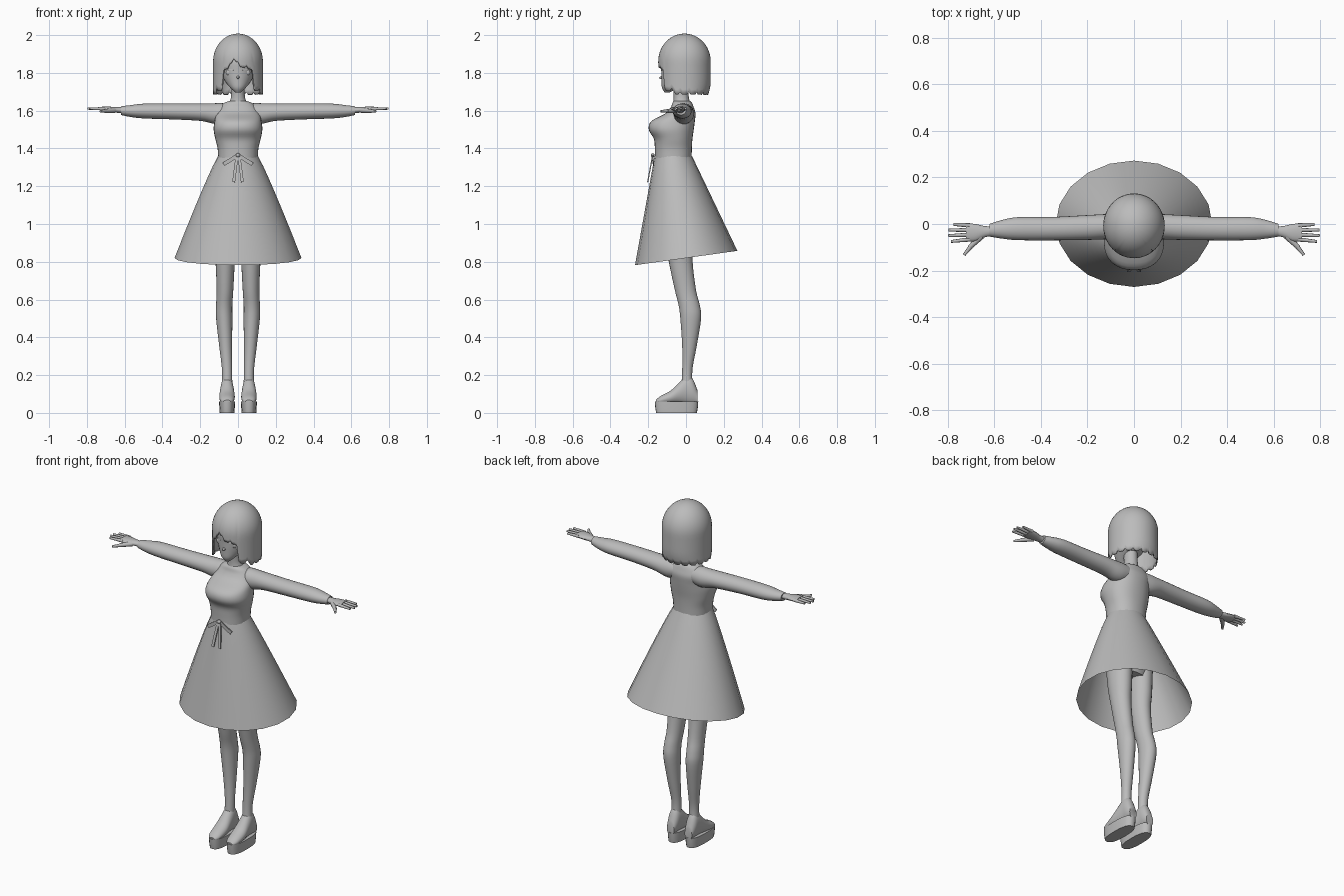
import bpy, bmesh, math
from mathutils import Vector, Matrix

if "Cube" in bpy.data.objects:
    bpy.data.objects.remove(bpy.data.objects["Cube"], do_unlink=True)

grey = bpy.data.materials.new("plain_grey")
grey.use_nodes = True
COLOUR = (0.5, 0.5, 0.5, 1)
grey.diffuse_color = COLOUR
grey.node_tree.nodes["Principled BSDF"].inputs["Base Color"].default_value = COLOUR
parts = []


def finish(name, bm, mirror=False):
    """Turn a bmesh into a named object, optionally mirrored across x."""
    bmesh.ops.recalc_face_normals(bm, faces=bm.faces)
    mesh = bpy.data.meshes.new(name)
    bm.to_mesh(mesh)
    bm.free()
    mesh.materials.append(grey)
    obj = bpy.data.objects.new(name, mesh)
    bpy.context.collection.objects.link(obj)
    if mirror:
        obj.modifiers.new("both_sides", "MIRROR").use_mirror_merge = False
    parts.append(obj)
    return obj


def skin(bm, rows, closed_ends):
    """Bridge rows of points into a tube."""
    verts = [[bm.verts.new(p) for p in row] for row in rows]
    count = len(verts[0])
    for low, high in zip(verts, verts[1:]):
        for i in range(count):
            j = (i + 1) % count
            bm.faces.new((low[i], low[j], high[j], high[i]))
    if closed_ends:
        bm.faces.new(verts[0])
        bm.faces.new(verts[-1])


def smooth_rings(rings, steps=4):
    """Catmull-Rom interpolation between the given rings."""
    rings = [Vector(r) for r in rings]
    padded = [rings[0]] + rings + [rings[-1]]
    result = []
    for a, b, c, d in zip(padded, padded[1:], padded[2:], padded[3:]):
        for k in range(steps):
            t = k / steps
            result.append(b + (c - a) * (t / 2)
                          + (a * 2 - b * 5 + c * 4 - d) * (t * t / 2)
                          + (b * 3 - a - c * 3 + d) * (t ** 3 / 2))
    return result + [rings[-1]]


def loft(name, axis, rings, sides=24, power=2.0, mirror=False, steps=4):
    """Each ring: position on axis, two centre values, two radii."""
    rows = []
    for along, c1, c2, r1, r2 in smooth_rings(rings, steps):
        row = []
        for i in range(sides):
            angle = math.tau * i / sides
            u, v = math.cos(angle), math.sin(angle)
            u = math.copysign(abs(u) ** (2 / power), u)
            v = math.copysign(abs(v) ** (2 / power), v)
            point = [c1 + r1 * u, c2 + r2 * v]
            point.insert("xyz".index(axis), along)
            row.append(point)
        rows.append(row)
    bm = bmesh.new()
    skin(bm, rows, True)
    return finish(name, bm, mirror)


def between(a, b):
    """Matrix whose z runs from a to b and whose y stays near world y."""
    a, b = Vector(a), Vector(b)
    z = (b - a).normalized()
    x = Vector((0, 1, 0)).cross(z).normalized()
    y = z.cross(x)
    return Matrix.Translation((a + b) / 2) @ Matrix((x, y, z)).transposed().to_4x4()


def rod(name, a, b, r1, r2, mirror=True):
    bm = bmesh.new()
    bmesh.ops.create_cone(bm, cap_ends=True, segments=10, radius1=r1, radius2=r2,
                          depth=(Vector(b) - Vector(a)).length, matrix=between(a, b))
    return finish(name, bm, mirror)


def strip(name, a, b, width, thick=0.006, mirror=True):
    bm = bmesh.new()
    size = Matrix.Diagonal((width, thick, (Vector(b) - Vector(a)).length, 1))
    bmesh.ops.create_cube(bm, size=1, matrix=between(a, b) @ size)
    return finish(name, bm, mirror)


def ball(name, centre, radii, mirror=False):
    bm = bmesh.new()
    bmesh.ops.create_uvsphere(bm, u_segments=16, v_segments=10, radius=1,
                              matrix=Matrix.Translation(centre) @ Matrix.Diagonal((*radii, 1)))
    return finish(name, bm, mirror)


# Head and neck
loft("head", "z", [(1.695, 0, -.1, .012, .012), (1.72, 0, -.085, .04, .042),
                   (1.76, 0, -.045, .072, .085), (1.81, 0, -.025, .092, .106),
                   (1.87, 0, -.015, .1, .115), (1.93, 0, -.01, .075, .085)])
loft("neck", "z", [(1.62, 0, -.02, .06, .05), (1.67, 0, -.025, .037, .04),
                   (1.75, 0, -.03, .036, .04)])
rod("nose", (0, -.12, 1.778), (0, -.144, 1.772), .012, .002, mirror=False)
strip("mouth", (-.014, -.118, 1.738), (.014, -.118, 1.738), .005, mirror=False)
ball("eye", (.046, -.107, 1.803), (.019, .008, .017), True)
strip("upper_lash", (.024, -.126, 1.815), (.072, -.1, 1.825), .007, mirror=True)

# Bobbed hair: a dome whose length changes around the head
COLUMNS, ROWS = 72, 18


def hair_length(degrees, index):
    jag = 0.014 * (index % 4 == 0)
    if abs(degrees) < 38:
        parting = max(0, 1 - abs(degrees + 10) / 12)
        return 1.835 - 0.02 * abs(degrees) / 38 + 0.045 * parting + jag
    if abs(degrees) < 66:
        return 1.705 + jag
    return 1.685 + jag


hair_rows = []
for r in range(ROWS + 1):
    row = []
    for i in range(COLUMNS):
        degrees = 360 * i / COLUMNS - 180
        angle = math.radians(degrees)
        fall = 1 - math.cos(math.pi / 2 * (r + 0.4) / (ROWS + 0.4))
        z = 2 - (2 - hair_length(degrees, i)) * fall
        dome = math.sqrt(max(0, 1 - (max(0, z - 1.86) / 0.14) ** 2))
        curl = 1 - 0.12 * max(0, (1.76 - z) / 0.08) ** 2 * max(0, -math.cos(angle))
        row.append((0.124 * dome * math.sin(angle),
                    -0.008 - 0.131 * dome * curl * math.cos(angle), z))
    hair_rows.append(row)
bm = bmesh.new()
skin(bm, hair_rows, False)
bm.verts.ensure_lookup_table()
bm.faces.new(bm.verts[:COLUMNS])
hair = finish("hair", bm)
shell = hair.modifiers.new("thickness", "SOLIDIFY")
shell.thickness = 0.008

# Bodice
loft("bodice", "z", [(1.35, 0, -.067, .105, .097), (1.4, 0, -.067, .108, .098),
                     (1.45, 0, -.068, .12, .102), (1.5, 0, -.078, .129, .119),
                     (1.545, 0, -.068, .124, .115), (1.585, 0, -.03, .115, .08),
                     (1.615, 0, -.02, .1, .062), (1.64, 0, -.02, .075, .052),
                     (1.652, 0, -.022, .045, .042)], sides=32, power=2.25)

# Sleeves and hands
loft("sleeve", "x", [(.04, -.012, 1.59, .05, .045), (.09, -.012, 1.585, .054, .055),
                     (.13, -.012, 1.585, .054, .054), (.2, -.015, 1.592, .053, .046),
                     (.35, -.02, 1.596, .05, .042), (.5, -.02, 1.598, .049, .039),
                     (.57, -.023, 1.598, .039, .031), (.62, -.027, 1.6, .027, .023)],
     mirror=True)
loft("palm", "x", [(.6, -.03, 1.602, .02, .016), (.64, -.033, 1.604, .024, .015),
                   (.68, -.037, 1.607, .037, .014), (.72, -.036, 1.61, .038, .011)],
     sides=16, mirror=True)
fingers = [("little", -.006, .775, -.002), ("ring", -.026, .795, -.026),
           ("middle", -.046, .797, -.05), ("index", -.066, .785, -.075)]
for label, root, tip, tip_y in fingers:
    rod(label + "_finger", (.705, root, 1.61), (tip, tip_y, 1.611), .0095, .006)
rod("thumb", (.655, -.052, 1.602), (.705, -.1, 1.598), .014, .01)
rod("thumb_tip", (.7, -.096, 1.598), (.729, -.133, 1.597), .01, .006)

# Flared skirt with a hem that dips at the front
SKIRT_SIDES, SKIRT_ROWS = 20, 10
skirt_rows = []
for r in range(SKIRT_ROWS + 1):
    t = r / SKIRT_ROWS
    row = []
    for i in range(SKIRT_SIDES):
        angle = math.tau * i / SKIRT_SIDES
        side, depth = math.cos(angle), math.sin(angle)
        hem = 0.82 + 0.038 * depth
        row.append(((0.106 + 0.23 * t ** 0.92) * side,
                    -0.067 + 0.068 * t + (0.099 + 0.172 * t) * depth,
                    1.36 + (hem - 1.36) * t))
    skirt_rows.append(row)
bm = bmesh.new()
skin(bm, skirt_rows, False)
finish("skirt", bm)

# Waist bow
ball("bow_knot", (0, -.176, 1.364), (.012, .01, .011))
strip("bow_loop", (.008, -.176, 1.36), (.076, -.172, 1.316), .02)
strip("bow_tail", (.006, -.178, 1.355), (.023, -.203, 1.222), .015)

# Hips and legs
loft("hips", "z", [(1.34, 0, -.06, .09, .08), (1.2, 0, -.045, .12, .1),
                   (1.08, 0, -.04, .13, .1), (.98, 0, -.035, .1, .07)])
loft("leg", "z", [(1.06, .07, -.04, .064, .085), (.9, .07, -.034, .058, .074),
                  (.8, .068, -.028, .051, .063), (.65, .069, -.003, .044, .056),
                  (.57, .073, .017, .043, .056), (.5, .073, .025, .043, .055),
                  (.35, .065, .018, .034, .038), (.23, .058, .007, .027, .027),
                  (.14, .058, .005, .028, .03)], mirror=True)

# Platform shoes
loft("shoe_sole", "z", [(0, .058, -.05, .039, .108), (.03, .058, -.05, .041, .113),
                        (.06, .058, -.05, .042, .115)], power=2.6, mirror=True, steps=1)
loft("shoe_upper", "y", [(-.16, .058, .06, .018, .008), (-.135, .058, .067, .035, .022),
                         (-.08, .058, .083, .041, .036), (-.035, .058, .105, .038, .057),
                         (.005, .058, .122, .034, .076), (.035, .058, .113, .032, .068),
                         (.062, .058, .08, .024, .036)], mirror=True)

# Smooth shading with crisp edges
bpy.ops.object.select_all(action="DESELECT")
for obj in parts:
    obj.select_set(True)
bpy.context.view_layer.objects.active = parts[0]
bpy.ops.object.shade_smooth_by_angle(angle=math.radians(40))
